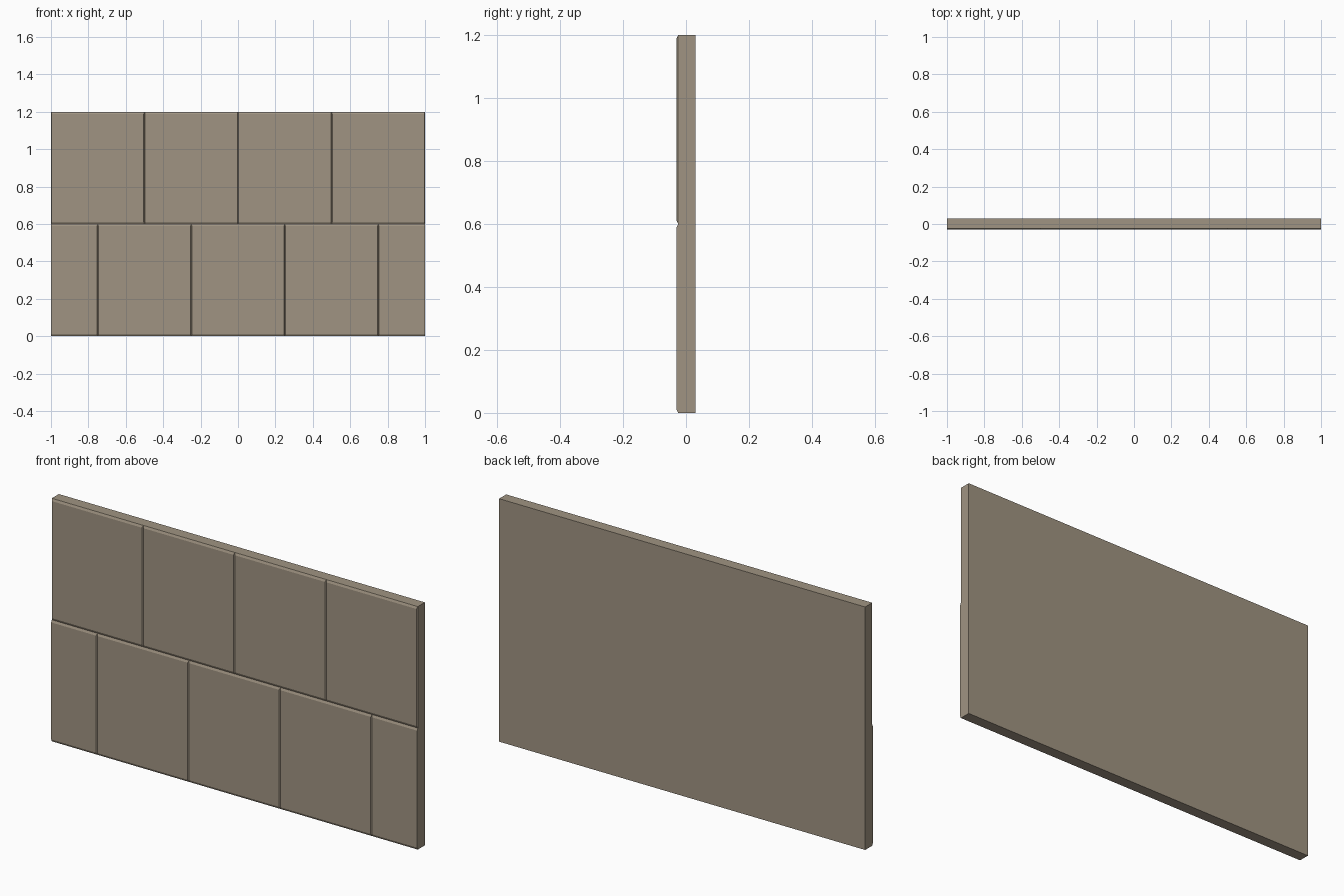
import bpy, bmesh

if "Cube" in bpy.data.objects:
    bpy.data.objects.remove(bpy.data.objects["Cube"])

W, H = 1.0, 1.2            # half width, height
BACK, SEAT, FACE = 0.03, -0.025, -0.03
BX, BZ = 0.004, 0.011      # chamfer widths at the joints

stone = bpy.data.materials.new("warm grey stone")
stone.diffuse_color = (0.352, 0.296, 0.223, 1)
stone.use_nodes = True
stone.node_tree.nodes["Principled BSDF"].inputs["Base Color"].default_value = stone.diffuse_color


def loft(name, rear, front, y0, y1, cap_rear, cap_front):
    """Join two rectangles (x0, x1, z0, z1) lying at depths y0 and y1."""
    bm = bmesh.new()

    def ring(r, y):
        x0, x1, z0, z1 = r
        return [bm.verts.new((x, y, z)) for x, z in
                ((x0, z0), (x1, z0), (x1, z1), (x0, z1))]

    a, b = ring(rear, y0), ring(front, y1)
    for i in range(4):
        j = (i + 1) % 4
        if (a[i].co - b[i].co).length > 1e-6:
            bm.faces.new((a[i], b[i], b[j], a[j])).normal_update()
    if cap_rear:
        bm.faces.new(a[::-1])
    if cap_front:
        bm.faces.new(b)
    me = bpy.data.meshes.new(name)
    bm.to_mesh(me)
    bm.free()
    me.materials.append(stone)
    ob = bpy.data.objects.new(name, me)
    bpy.context.collection.objects.link(ob)

    # front cap must look towards -y, all the sides outwards
    if cap_front and me.polygons[-1].normal.y > 0:
        me.flip_normals()
    return ob


# wall core: back, ends, top and bottom (front is covered by the blocks)
core = (-W, W, 0, H)
loft("wall_core", core, core, BACK, SEAT, True, False)

# two courses of chamfered blocks, lower one staggered by half a block
courses = {
    "lower_block": (0.0, [-1, -0.75, -0.25, 0.25, 0.75, 1], False),
    "upper_block": (0.6, [-1, -0.5, 0, 0.5, 1], True),
}
for name, (z, xs, bevel_ends) in courses.items():
    for n, (x0, x1) in enumerate(zip(xs, xs[1:])):
        left = BX if bevel_ends or x0 > -W else 0    # cut ends stay square
        right = BX if bevel_ends or x1 < W else 0
        loft(f"{name}_{n + 1}", (x0, x1, z, z + 0.6),
             (x0 + left, x1 - right, z + BZ, z + 0.6 - BZ),
             SEAT, FACE, False, True)
